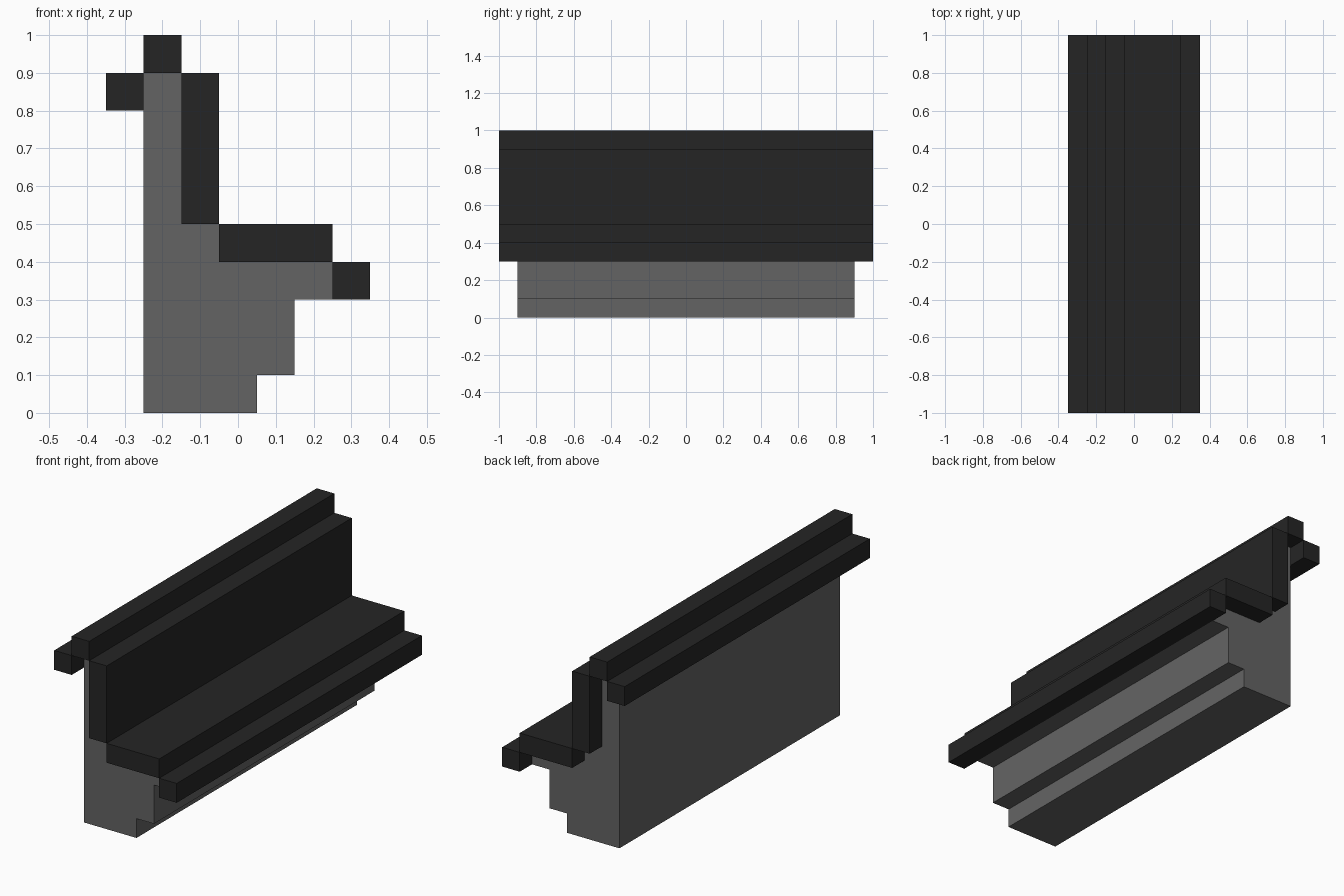
import bpy
import bmesh

if "Cube" in bpy.data.objects:
    bpy.data.objects.remove(bpy.data.objects["Cube"])


def material(name, value):
    m = bpy.data.materials.new(name)
    m.diffuse_color = (value, value, value, 1)
    m.use_nodes = True
    m.node_tree.nodes["Principled BSDF"].inputs["Base Color"].default_value = m.diffuse_color
    return m


def extrude_profile(name, points, half_length, mat):
    """Closed x-z outline swept along y, centred on y = 0."""
    bm = bmesh.new()
    face = bm.faces.new([bm.verts.new((x, -half_length, z)) for x, z in points])
    swept = bmesh.ops.extrude_face_region(bm, geom=[face])["geom"]
    verts = [g for g in swept if isinstance(g, bmesh.types.BMVert)]
    bmesh.ops.translate(bm, verts=verts, vec=(0, 2 * half_length, 0))
    bmesh.ops.recalc_face_normals(bm, faces=bm.faces)
    mesh = bpy.data.meshes.new(name)
    bm.to_mesh(mesh)
    bm.free()
    mesh.materials.append(mat)
    obj = bpy.data.objects.new(name, mesh)
    bpy.context.collection.objects.link(obj)
    return obj


grey = material("mid grey", 0.127)
dark = material("dark grey", 0.0185)

# Stepped core under the seat and behind the backrest
extrude_profile("bench_body", [
    (-0.25, 0), (0.05, 0), (0.05, 0.1), (0.15, 0.1), (0.15, 0.3), (0.25, 0.3),
    (0.25, 0.4), (-0.05, 0.4), (-0.05, 0.5), (-0.15, 0.5), (-0.15, 0.9), (-0.25, 0.9),
], 0.9, grey)

# Dark slabs overhanging both ends: x0, x1, z0, z1
slabs = {
    "top_rail": (-0.25, -0.15, 0.9, 1.0),
    "rear_rail": (-0.35, -0.25, 0.8, 0.9),
    "backrest": (-0.15, -0.05, 0.5, 0.9),
    "seat": (-0.05, 0.25, 0.4, 0.5),
    "seat_lip": (0.25, 0.35, 0.3, 0.4),
}
for name, (x0, x1, z0, z1) in slabs.items():
    extrude_profile(name, [(x0, z0), (x1, z0), (x1, z1), (x0, z1)], 1.0, dark)
